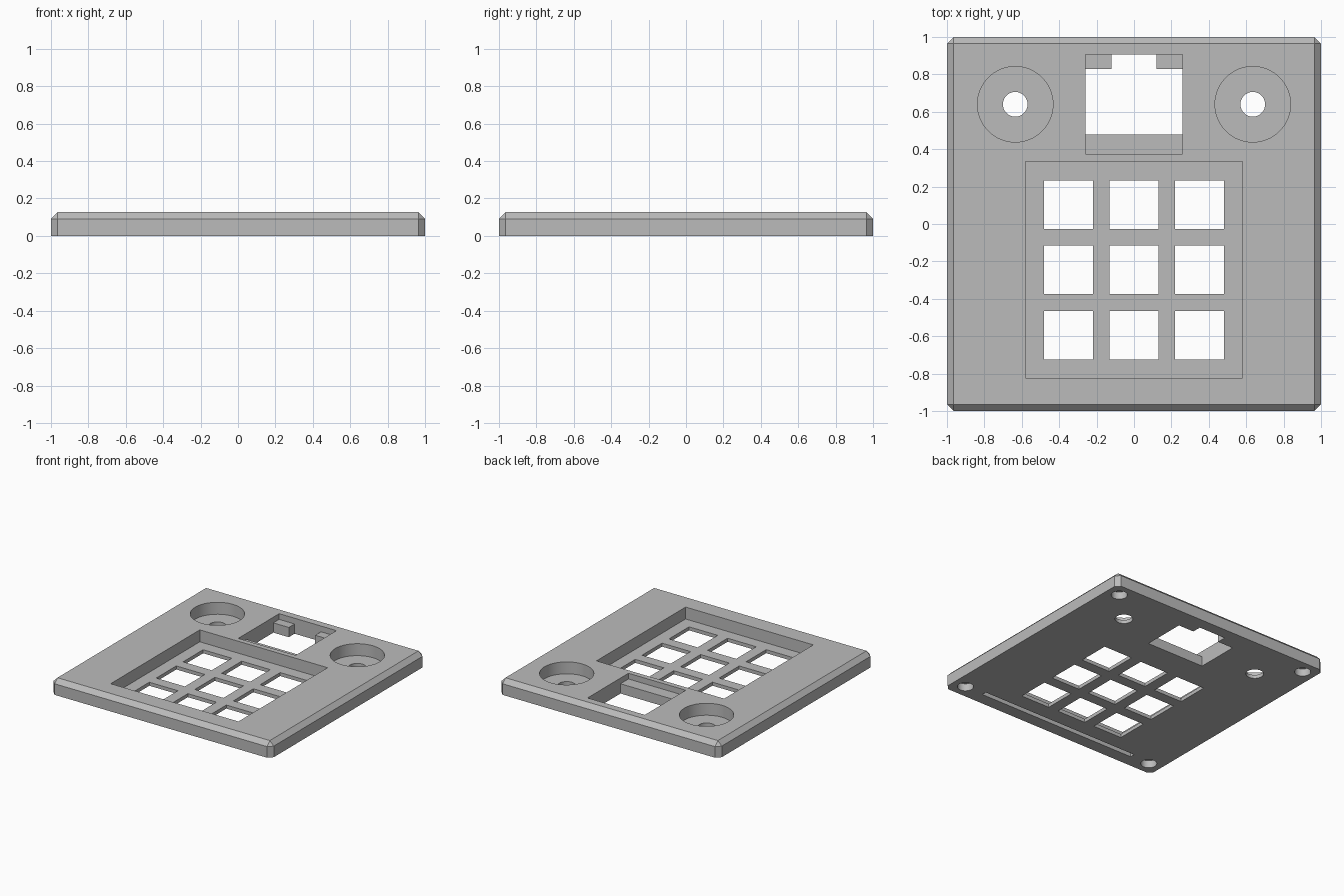
import bpy
import bmesh
from mathutils import Matrix, Vector

if "Cube" in bpy.data.objects:
    bpy.data.objects.remove(bpy.data.objects["Cube"], do_unlink=True)

HEIGHT, CHAMFER, FLOOR, LEDGE = 0.127, 0.036, 0.029, 0.08
ABOVE, BELOW = 0.3, -0.2

grey = bpy.data.materials.new("plain grey")
grey.use_nodes = True
grey.diffuse_color = (0.5, 0.5, 0.5, 1)
grey.node_tree.nodes["Principled BSDF"].inputs["Base Color"].default_value = (0.5, 0.5, 0.5, 1)


def make_object(name, bm):
    mesh = bpy.data.meshes.new(name)
    bm.to_mesh(mesh)
    bm.free()
    mesh.materials.append(grey)
    obj = bpy.data.objects.new(name, mesh)
    bpy.context.collection.objects.link(obj)
    return obj


def box_mesh(x0, x1, y0, y1, z0, z1):
    bm = bmesh.new()
    centre = Vector((x0 + x1, y0 + y1, z0 + z1)) / 2
    size = Matrix.Diagonal((x1 - x0, y1 - y0, z1 - z0, 1))
    bmesh.ops.create_cube(bm, size=1, matrix=Matrix.Translation(centre) @ size)
    return bm


# Plate with chamfered top edges and upright corners
bm = box_mesh(-1, 1, -1, 1, 0, HEIGHT)
edges = [e for e in bm.edges if max(v.co.z for v in e.verts) > HEIGHT / 2]
bmesh.ops.bevel(bm, geom=edges, offset=CHAMFER, segments=1, affect='EDGES')
plate = make_object("face_plate", bm)


def cut(bm):
    """Subtract a solid from the plate."""
    cutter = make_object("cutter", bm)
    cutter.hide_render = True
    mod = plate.modifiers.new("cut", 'BOOLEAN')
    mod.operation = 'DIFFERENCE'
    mod.solver = 'EXACT'
    mod.object = cutter
    bpy.ops.object.modifier_apply(modifier=mod.name)
    bpy.data.objects.remove(cutter, do_unlink=True)


def cut_box(*bounds):
    cut(box_mesh(*bounds))


def cut_round(x, y, radius, z0, z1):
    bm = bmesh.new()
    bmesh.ops.create_cone(bm, cap_ends=True, segments=64, radius1=radius, radius2=radius,
                          depth=z1 - z0, matrix=Matrix.Translation((x, y, (z0 + z1) / 2)))
    cut(bm)


bpy.ops.object.select_all(action='DESELECT')
plate.select_set(True)
bpy.context.view_layer.objects.active = plate

# Keypad recess and its nine square holes
cut_box(-0.58, 0.58, -0.823, 0.333, FLOOR, ABOVE)
for x in (-0.35, 0, 0.35):
    for y in (-0.595, -0.245, 0.103):
        cut_box(x - 0.13, x + 0.13, y - 0.13, y + 0.13, BELOW, ABOVE)

# Screen recess, leaving a front ledge and two back tabs
cut_box(-0.26, 0.26, 0.375, 0.905, LEDGE, ABOVE)
cut_box(-0.26, 0.26, 0.478, 0.83, BELOW, ABOVE)
cut_box(-0.12, 0.12, 0.6, 0.905, BELOW, ABOVE)

for side in (-1, 1):
    # Dial recess with shaft hole
    cut_round(side * 0.635, 0.64, 0.202, FLOOR, ABOVE)
    cut_round(side * 0.635, 0.64, 0.066, BELOW, ABOVE)
    # Blind corner sockets underneath
    for y in (-0.89, 0.89):
        cut_round(side * 0.89, y, 0.06, BELOW, 0.06)

# Long groove underneath, near the front
cut_box(-0.72, 0.72, -0.897, -0.857, BELOW, 0.05)

bpy.ops.object.shade_smooth_by_angle(angle=0.5)
